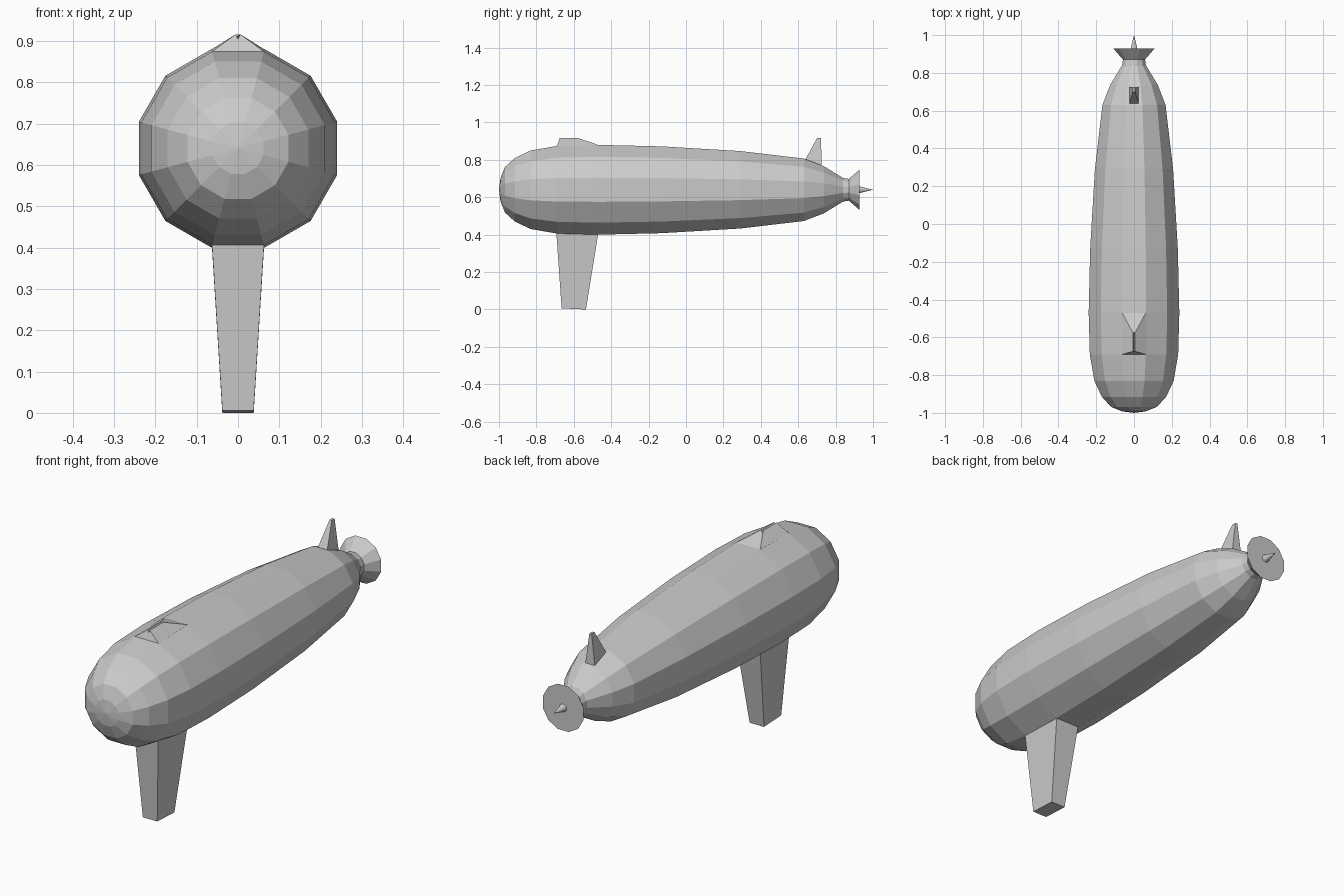
import bpy, bmesh, math

cube = bpy.data.objects.get("Cube")
if cube:
    bpy.data.objects.remove(cube, do_unlink=True)

grey = bpy.data.materials.new("plain grey")
grey.use_nodes = True
colour = (0.6, 0.6, 0.6, 1)
grey.diffuse_color = colour
grey.node_tree.nodes["Principled BSDF"].inputs["Base Color"].default_value = colour

SIDES = 12
AXIS_Z = 0.64
FLAT = math.cos(math.pi / SIDES)


def finish(name, bm):
    bmesh.ops.recalc_face_normals(bm, faces=bm.faces)
    mesh = bpy.data.meshes.new(name)
    bm.to_mesh(mesh)
    bm.free()
    mesh.materials.append(grey)
    obj = bpy.data.objects.new(name, mesh)
    bpy.context.collection.objects.link(obj)
    return obj


def lathe(name, profile):
    """Closed faceted solid along y; profile holds (y, half height) pairs."""
    bm = bmesh.new()
    rings = []
    for y, apothem in profile:
        if apothem == 0:
            rings.append([bm.verts.new((0, y, AXIS_Z))] * SIDES)
            continue
        r = apothem / FLAT
        ring = []
        for i in range(SIDES):
            a = 2 * math.pi * (i + 0.5) / SIDES
            ring.append(bm.verts.new((r * math.sin(a), y, AXIS_Z + r * math.cos(a))))
        rings.append(ring)
    for a, b in zip(rings, rings[1:]):
        for i in range(SIDES):
            j = (i + 1) % SIDES
            corners = dict.fromkeys((a[i], a[j], b[j], b[i]))
            bm.faces.new(list(corners))
    for ring in (rings[0], rings[-1]):
        if ring[0] is not ring[1]:
            bm.faces.new(ring)
    return finish(name, bm)


def loft(name, lower, upper, groove=0):
    """Tapered block; each end is (half width, front y, z, back y, z)."""
    bm = bmesh.new()
    loops = []
    for w, y0, z0, y1, z1 in (lower, upper):
        loops.append([bm.verts.new(p) for p in
                      ((-w, y0, z0), (w, y0, z0), (w, y1, z1), (-w, y1, z1))])
    low, top = loops
    bm.faces.new(low)
    if groove:
        # V-shaped slot along the ridge
        _, y0, z0, y1, z1 = upper
        f = bm.verts.new((0, y0, z0 - groove))
        b = bm.verts.new((0, y1, z1 - groove))
        bm.faces.new((low[0], low[1], top[1], f, top[0]))
        bm.faces.new((low[2], low[3], top[3], b, top[2]))
        bm.faces.new((top[0], f, b, top[3]))
        bm.faces.new((f, top[1], top[2], b))
        sides = (1, 3)
    else:
        bm.faces.new(top)
        sides = range(4)
    for i in sides:
        j = (i + 1) % 4
        bm.faces.new((low[i], low[j], top[j], top[i]))
    return finish(name, bm)


# Hull with rounded nose and tapering tail
lathe("hull", [(-1.0, 0), (-0.992, 0.062), (-0.968, 0.122), (-0.915, 0.17),
               (-0.83, 0.21), (-0.69, 0.234), (-0.47, 0.24), (-0.13, 0.232),
               (0.29, 0.207), (0.63, 0.167), (0.737, 0.126), (0.84, 0.063),
               (0.872, 0.058)])

# Flared tail disc and its pointed hub
lathe("tail_flare", [(0.87, 0.058), (0.928, 0.108)])
lathe("tail_spike", [(0.927, 0.018), (1.0, 0)])

# Ridge on top near the nose
loft("top_ridge", (0.063, -0.69, 0.874, -0.47, 0.88),
     (0.006, -0.675, 0.916, -0.575, 0.916), groove=0.012)

# Upright fin on the tail
loft("tail_fin", (0.027, 0.632, 0.79, 0.725, 0.755),
     (0.006, 0.7, 0.916, 0.722, 0.916))

# Supporting pylon underneath
loft("pylon", (0.038, -0.665, 0.006, -0.535, 0.0),
     (0.063, -0.693, 0.408, -0.47, 0.401))
